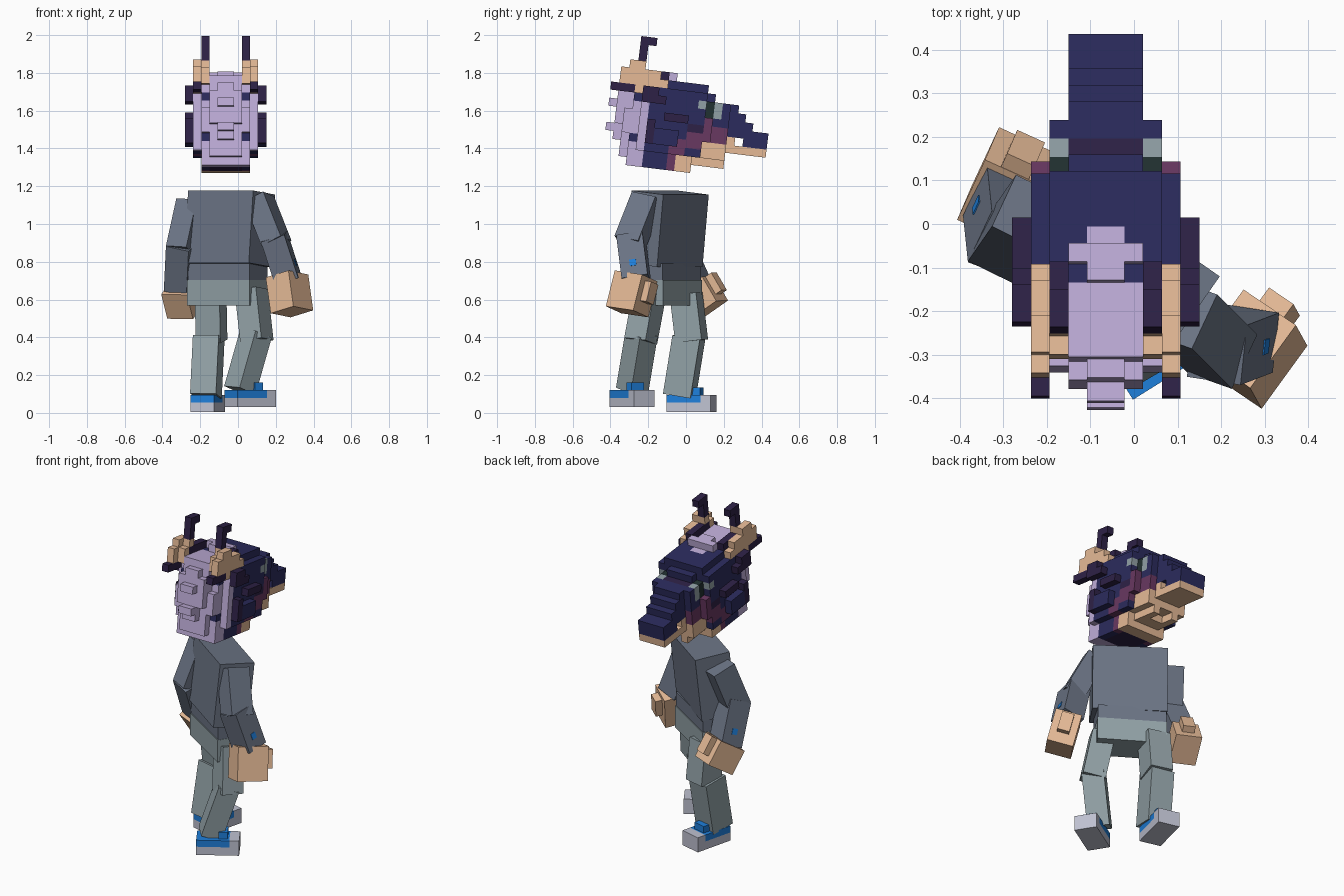
import bpy, bmesh, math
from mathutils import Vector, Matrix

if "Cube" in bpy.data.objects:
    bpy.data.objects.remove(bpy.data.objects["Cube"])


def material(name, rgb):
    m = bpy.data.materials.new(name)
    lin = [c / 12.92 if c <= 0.04045 else ((c + 0.055) / 1.055) ** 2.4 for c in rgb]
    m.diffuse_color = (*lin, 1)
    m.use_nodes = True
    m.node_tree.nodes["Principled BSDF"].inputs["Base Color"].default_value = m.diffuse_color
    return m


MATS = {n: material(n, c) for n, c in {
    "shirt grey": (0.42, 0.455, 0.52), "trouser grey": (0.57, 0.63, 0.65),
    "tan": (0.90, 0.73, 0.59), "shoe blue": (0.12, 0.50, 0.86),
    "sole grey": (0.75, 0.76, 0.82), "navy": (0.17, 0.17, 0.365),
    "dark purple": (0.18, 0.13, 0.275), "lavender": (0.75, 0.68, 0.85),
    "magenta": (0.41, 0.22, 0.38), "dark green": (0.13, 0.19, 0.19)}.items()}


def add_object(name, bm, mats):
    me = bpy.data.meshes.new(name)
    bm.to_mesh(me)
    bm.free()
    for m in mats:
        me.materials.append(MATS[m])
    ob = bpy.data.objects.new(name, me)
    bpy.context.collection.objects.link(ob)
    return ob


def block(name, mat, size, matrix):
    """Box of a given size, centred on the matrix."""
    bm = bmesh.new()
    bmesh.ops.create_cube(bm, size=1, matrix=matrix @ Matrix.Diagonal((*size, 1)))
    return add_object(name, bm, [mat])


def limb(name, mat, top, bottom, w, d, yaw, extra=0.0):
    """Box running from top to bottom, turned by yaw; returns its matrix."""
    top, bottom = Vector(top), Vector(bottom)
    z = (top - bottom).normalized()
    x = Vector((math.cos(math.radians(yaw)), math.sin(math.radians(yaw)), 0))
    x = (x - z * x.dot(z)).normalized()
    rot = Matrix((x, z.cross(x), z)).transposed().to_4x4()
    mat4 = Matrix.Translation((top + bottom) / 2) @ rot
    block(name, mat, (w, d, (top - bottom).length + extra), mat4)
    return mat4


# Torso and hips, twisted and leaning forward
def placed(loc, yaw, pitch=0):
    return (Matrix.Translation(loc) @ Matrix.Rotation(math.radians(yaw), 4, 'Z')
            @ Matrix.Rotation(math.radians(pitch), 4, 'X'))


block("torso", "shirt grey", (0.42, 0.205, 0.385), placed((-0.045, -0.10, 0.975), -35, -6))
block("shirt_hem", "shirt grey", (0.385, 0.18, 0.09), placed((-0.055, -0.10, 0.745), -32))
block("hips", "trouser grey", (0.39, 0.19, 0.135), placed((-0.055, -0.10, 0.637), -32))

# Legs
limb("left_thigh", "trouser grey", (-0.145, 0.0, 0.63), (-0.14, 0.03, 0.38), 0.135, 0.145, -15)
limb("left_shin", "trouser grey", (-0.155, 0.015, 0.40), (-0.17, -0.035, 0.09), 0.14, 0.15, -12)
limb("right_thigh", "trouser grey", (0.07, -0.19, 0.65), (0.10, -0.24, 0.38), 0.13, 0.13, -30)
limb("right_shin", "trouser grey", (0.095, -0.235, 0.42), (0.01, -0.285, 0.12), 0.125, 0.12, -48)

# Shoes: sole, toe cap, upper and tongue
for side, loc, yaw in (("left", (-0.16, 0.03, 0.005), -14), ("right", (0.065, -0.285, 0.03), -58)):
    base = placed(loc, yaw)
    for part, mat, size, pos in (
            ("sole", "sole grey", (0.13, 0.24, 0.05), (0, 0, 0.025)),
            ("toe_cap", "sole grey", (0.13, 0.055, 0.04), (0, 0.0925, 0.07)),
            ("upper", "shoe blue", (0.13, 0.185, 0.04), (0, -0.0275, 0.07)),
            ("tongue", "shoe blue", (0.08, 0.05, 0.04), (0, 0.03, 0.11))):
        block(f"{side}_shoe_{part}", mat, size, base @ Matrix.Translation(pos))

# Arms and hands: shoulder, elbow, wrist, hand end, three yaws, outer side
ARMS = (("left", (-0.25, 0.02, 1.085), (-0.295, -0.045, 0.88), (-0.305, 0.05, 0.67),
         (-0.275, 0.12, 0.55), -25, -25, -25, -1),
        ("right", (0.12, -0.215, 1.11), (0.195, -0.29, 0.92), (0.26, -0.265, 0.72),
         (0.285, -0.31, 0.54), -25, -6, -36, 1))
for side, shoulder, elbow, wrist, hand_end, yaw_u, yaw_f, yaw_h, s in ARMS:
    limb(f"{side}_upper_arm", "shirt grey", shoulder, elbow, 0.12, 0.14, yaw_u, 0.05)
    m = limb(f"{side}_forearm", "shirt grey", elbow, wrist, 0.13, 0.14, yaw_f, 0.03)
    block(f"{side}_cuff_patch", "shoe blue", (0.004, 0.035, 0.035),
          m @ Matrix.Translation((s * 0.066, 0, -0.045)))
    h = limb(f"{side}_hand", "tan", wrist, hand_end, 0.15, 0.18, yaw_h, 0.01)
    block(f"{side}_thumb", "tan", (0.07, 0.05, 0.11), h @ Matrix.Translation((0, 0.105, 0.02)))

# Head on a tilted grid of cubes: each box is half-width a, depth j, height k
U, TILT = 0.043, math.radians(7)
ORIGIN = Vector((-0.065, -0.32, 1.312))
cells = {}


def fill(part, mat, *boxes):
    for a0, a1, j0, j1, k0, k1 in boxes:
        for a in range(a0, a1):
            for j in range(j0, j1):
                for k in range(k0, k1):
                    for i in (a, -1 - a):
                        cells[i, j, k] = (part, mat)


# Skull, snout and upper beak
fill("skull", "navy", (0, 3, 0, 8, 0, 11), (3, 4, 2, 9, 2, 10), (0, 3, 8, 9, 3, 11),
     (0, 3, 9, 12, 5, 9), (0, 2, 9, 10, 9, 10))
fill("skull", "dark purple", (0, 2, 2, 8, 0, 1), (0, 2, 9, 11, 8, 9), (3, 4, 7, 9, 5, 6))
fill("upper_beak", "navy", (0, 2, 12, 13, 5, 9), (0, 2, 13, 14, 5, 8), (0, 2, 14, 15, 4, 7),
     (0, 2, 15, 17, 4, 6))

# Cheeks sweeping up to the snout
fill("cheek", "magenta", (2, 3, 5, 7, 0, 4), (3, 4, 5, 7, 2, 4), (2, 4, 7, 9, 3, 5),
     (3, 4, 9, 10, 4, 7), (2, 3, 9, 12, 4, 6), (0, 2, 8, 12, 4, 5))

# Lower beak and chin
fill("lower_beak", "tan", (0, 2, 8, 17, 3, 4), (0, 3, 8, 12, 2, 4), (0, 2, 6, 8, 0, 2),
     (2, 3, 6, 8, 0, 2), (1, 2, 10, 12, 1, 2), (0, 2, 8, 10, 1, 2), (0, 2, 12, 13, 4, 5))

# Eyes
fill("eye", "dark green", (2, 3, 9, 10, 7, 9))
fill("eye", "trouser grey", (2, 3, 10, 11, 7, 9), (2, 4, 8, 9, 8, 9))

# Pale crest over the back and crown
fill("crest", "lavender", (0, 3, 0, 2, 0, 10), (0, 2, -1, 0, 1, 10), (2, 3, -1, 0, 4, 7),
     (3, 4, 1, 2, 2, 9), (0, 2, -2, -1, 5, 9), (0, 1, -2, -1, 3, 10), (0, 1, -3, -2, 7, 8),
     (0, 1, -3, -2, 4, 5), (0, 2, -1, 3, 10, 11), (0, 1, 3, 5, 11, 12), (0, 1, 5, 6, 10, 11),
     (1, 2, 4, 5, 11, 12))
fill("crest", "navy", (2, 3, 0, 1, 3, 4), (2, 3, 0, 1, 8, 9))

# Side fins, ears and horns
fill("side_fin", "dark purple", (4, 5, 1, 4, 8, 9), (4, 5, 1, 3, 9, 10), (4, 5, 4, 7, 6, 7),
     (4, 5, 2, 3, 3, 6), (3, 4, -3, 0, 9, 10), (2, 3, 0, 4, 10, 12))
fill("side_fin", "navy", (4, 5, 3, 6, 3, 5))
fill("ear", "tan", (3, 4, -2, 3, 10, 12), (3, 4, 3, 4, 10, 11), (3, 4, -1, 1, 12, 13),
     (3, 4, 0, 3, 9, 10), (2, 3, -1, 0, 10, 12), (2, 3, 0, 1, 12, 13))
fill("horn", "dark purple", (2, 3, 0, 1, 13, 16), (2, 3, 1, 2, 15, 16))


def to_world(p):
    i, j, k = p
    c, s = math.cos(TILT), math.sin(TILT)
    return ORIGIN + U * Vector((i, j * c + k * s, k * c - j * s))


def build_part(part):
    """Mesh the outer faces of every cell that belongs to a head part."""
    mats = sorted({m for p, m in cells.values() if p == part})
    bm, verts = bmesh.new(), {}
    for cell, (p, mat) in cells.items():
        if p != part:
            continue
        for axis in range(3):
            for sign in (1, -1):
                near = list(cell)
                near[axis] += sign
                if tuple(near) in cells:
                    continue
                quad = []
                for du, dv in ((0, 0), (1, 0), (1, 1), (0, 1))[::sign]:
                    c = list(cell)
                    c[axis] += (sign + 1) // 2
                    c[(axis + 1) % 3] += du
                    c[(axis + 2) % 3] += dv
                    c = tuple(c)
                    if c not in verts:
                        verts[c] = bm.verts.new(to_world(c))
                    quad.append(verts[c])
                f = bm.faces.get(quad) or bm.faces.new(quad)
                f.material_index = mats.index(mat)
    add_object(part, bm, mats)


for part in sorted({p for p, m in cells.values()}):
    build_part(part)
